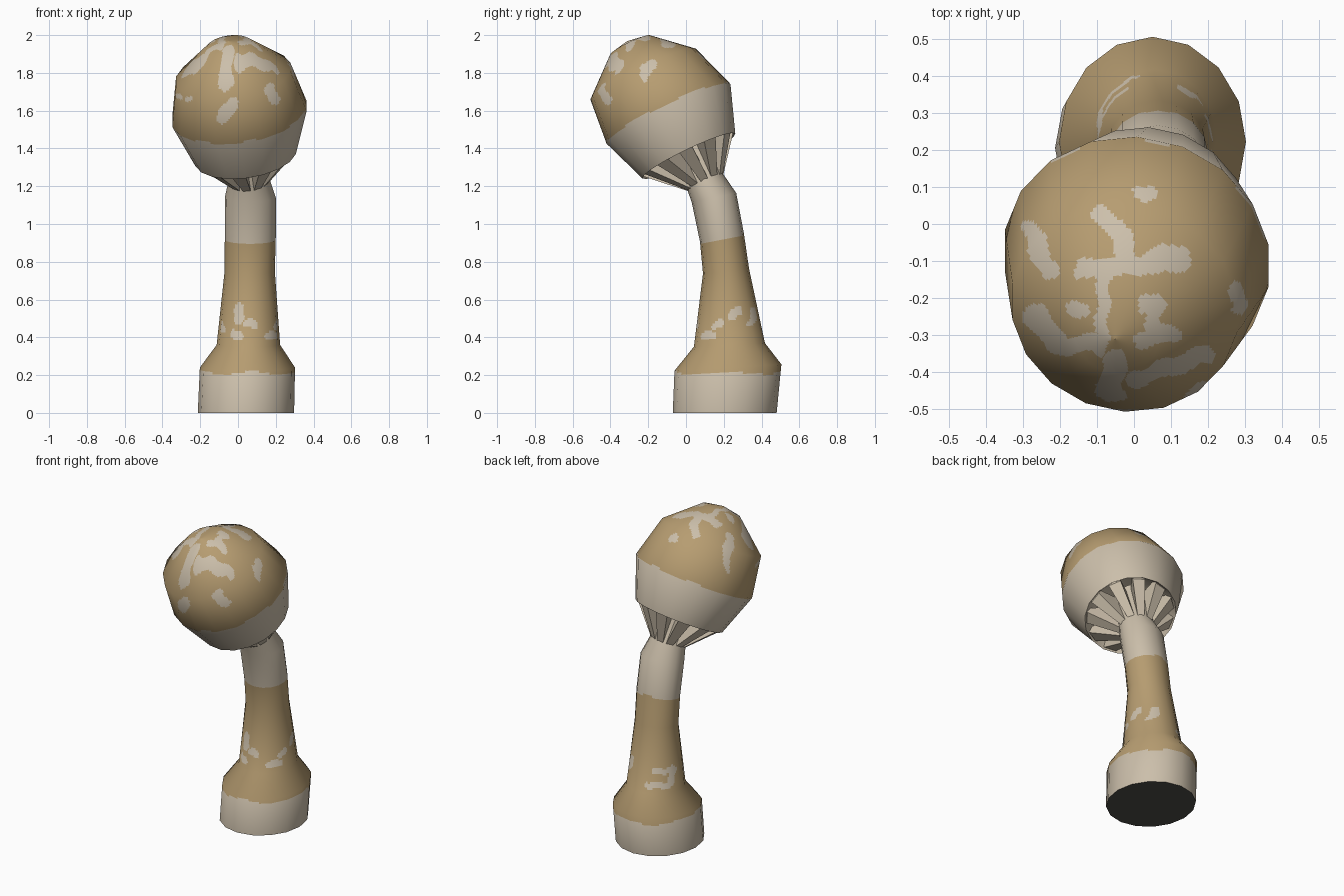
import bpy, bmesh, math
from mathutils import Vector

if "Cube" in bpy.data.objects:
    bpy.data.objects.remove(bpy.data.objects["Cube"])


def material(name, rgb):
    m = bpy.data.materials.new(name)
    m.diffuse_color = (*rgb, 1)
    m.use_nodes = True
    m.node_tree.nodes["Principled BSDF"].inputs["Base Color"].default_value = m.diffuse_color
    return m


CREAM = material("cream", (0.60, 0.52, 0.405))
TAN = material("tan", (0.47, 0.335, 0.165))
DARK = material("dark_grey", (0.075, 0.073, 0.066))


def ring(center, u, v, n):
    """Polygon ring with one corner towards -v."""
    return [center + u * math.cos(t) + v * math.sin(t)
            for t in (2 * math.pi * j / n - math.pi / 2 for j in range(n))]


def loft(name, rings, k=1, step=9.0, rule=None):
    """Skin flat-sided rings, finely split so a colour rule can paint it, smooth shaded."""
    n, last = len(rings[0]), len(rings) - 1

    def normal(i, j):
        around = rings[i][(j + 1) % n] - rings[i][j - 1]
        up = Vector()
        if i > 0:
            up += (rings[i][j] - rings[i - 1][j]).normalized()
        if i < last:
            up += (rings[i + 1][j] - rings[i][j]).normalized()
        return around.cross(up).normalized()

    norms = [[normal(i, j) for j in range(n)] for i in range(last + 1)]
    verts, vnorms, rows = [], [], 0
    for i in range(last):
        m = max(1, round((rings[i + 1][0] - rings[i][0]).length / step))
        for s in range(m + (i == last - 1)):
            f = s / m
            for j in range(n):
                j2 = (j + 1) % n
                for q in range(k):
                    for grid, out in ((rings, verts), (norms, vnorms)):
                        a = grid[i][j].lerp(grid[i + 1][j], f)
                        b = grid[i][j2].lerp(grid[i + 1][j2], f)
                        out.append(a.lerp(b, q / k))
            rows += 1
    w = n * k
    faces = [(r * w + c, r * w + (c + 1) % w, (r + 1) * w + (c + 1) % w, (r + 1) * w + c)
             for r in range(rows - 1) for c in range(w)]
    mesh = bpy.data.meshes.new(name)
    mesh.from_pydata(verts, [], faces)
    mesh.materials.append(CREAM)
    mesh.materials.append(TAN)
    for p in mesh.polygons:
        p.use_smooth = True
        p.material_index = int(bool(rule and rule(p.center)))
    mesh.normals_split_custom_set_from_vertices([x.normalized() for x in vnorms])
    ob = bpy.data.objects.new(name, mesh)
    bpy.context.collection.objects.link(ob)
    return ob


def on_stroke(x, y, strokes):
    """True when a projected point lies on one of the brush strokes."""
    x += 0.006 * math.sin(70 * y + 1)
    y += 0.006 * math.sin(63 * x)
    for x0, y0, x1, y1, r in strokes:
        dx, dy = x1 - x0, y1 - y0
        t = ((x - x0) * dx + (y - y0) * dy) / (dx * dx + dy * dy + 1e-9)
        t = min(1, max(0, t))
        if math.hypot(x - x0 - t * dx, y - y0 - t * dy) < r:
            return True
    return False


# --- tilted cap frame
AXIS = Vector((-0.13, -0.43, 0.893)).normalized()
U = (Vector((1, 0, 0)) - AXIS * AXIS.x).normalized()
V = AXIS.cross(U)
C = Vector((0.04, 0.015, 1.36))


def cap_ring(a, r, shift=0.0, n=18):
    return ring(C + AXIS * a + V * shift, U * r, V * r, n)


# Cap patches as strokes seen from the top (x, y) and the front (x, z)
CAP_TOP = [
    (-.28, -.01, -.23, -.13, .024), (-.09, .03, -.03, -.03, .024), (-.04, -.03, -.01, -.10, .026),
    (-.14, -.125, .12, -.095, .026), (.06, -.10, .12, -.09, .036), (-.08, -.14, -.09, -.34, .017),
    (.02, .085, .045, .085, .02), (-.27, -.24, -.21, -.32, .03), (-.21, -.33, -.10, -.32, .024),
    (-.17, -.22, -.14, -.24, .018), (.03, -.21, .06, -.22, .025), (.06, -.22, .05, -.30, .02),
    (.02, -.31, .10, -.295, .024), (0, -.42, .20, -.35, .023), (-.05, -.37, -.07, -.46, .033),
    (.28, -.18, .28, -.23, .02)]
CAP_FRONT = [(-.08, 1.57, -.03, 1.63, .036), (.19, 1.66, .17, 1.71, .03),
             (-.06, 1.74, -.06, 1.79, .035), (-.32, 1.67, -.31, 1.67, .014), (-.27, 1.665, -.26, 1.665, .014)]


def cap_is_tan(p):
    if (p - C).dot(AXIS) < 0.252 + 0.006 * math.sin(p.x * 25):
        return False
    if p.z > 1.72 and on_stroke(p.x, p.y, CAP_TOP):
        return False
    return not (p.y < -0.2 and p.z < 1.82 and on_stroke(p.x, p.z, CAP_FRONT))


loft("cap", [cap_ring(0, .273), cap_ring(.25, .364), cap_ring(.5, .31, -.03),
             cap_ring(.67, .118, -.025), cap_ring(.695, .001, -.03)], 11, 0.011, cap_is_tan)
# Hollow underside of the cap
loft("cap_underside", [cap_ring(.15, .001), cap_ring(.13, .17), cap_ring(.03, .25), cap_ring(0, .273)])

# --- stem: centre x, y, z, half widths, back-to-front slope
STEM = [(.042, .205, 0, .255, .275, 0), (.05, .222, .24, .252, .283, .06), (.055, .23, .36, .168, .188, .05),
        (.062, .212, .75, .133, .122, .1), (.065, .19, .93, .135, .116, .2), (.065, .148, 1.14, .135, .118, .2),
        (.06, .10, 1.23, .11, .10, .3), (.05, .02, 1.47, .10, .10, .45)]
stem_rings = [ring(Vector((x, y, z)), Vector((rx, 0, 0)), Vector((0, ry, ry * s)), 16)
              for x, y, z, rx, ry, s in STEM]

# Stem patches seen from the front, the right and the back left
STEM_FRONT = [(0, .49, .01, .56, .024), (.05, .48, .09, .46, .02), (-.02, .41, .0, .41, .025),
              (-.09, .47, -.08, .45, .018), (.17, .41, .19, .41, .018)]
STEM_RIGHT = [(.24, .515, .28, .54, .023), (.16, .46, .18, .47, .021), (.09, .40, .12, .42, .017),
              (.345, .48, .365, .54, .02)]
STEM_BACK = [(-.28, .42, -.14, .41, .02), (-.14, .42, -.12, .48, .022), (-.13, .50, -.24, .50, .018)]


def stem_is_tan(p):
    if not 0.212 + 0.008 * math.sin(p.x * 22) < p.z < 0.885 + 0.2 * p.y:
        return False
    dx, dy = p.x - 0.055, p.y - 0.22
    if dy < -0.06 and on_stroke(p.x, p.z, STEM_FRONT):
        return False
    if dx > 0.06 and on_stroke(p.y, p.z, STEM_RIGHT):
        return False
    return not (dy - dx > 0.06 and on_stroke((-p.x - p.y) * 0.7071, p.z, STEM_BACK))


loft("stem", stem_rings, 8, 0.012, stem_is_tan)

# Cut end of the stem
bm = bmesh.new()
bm.faces.new([bm.verts.new(p) for p in reversed(stem_rings[0])])
mesh = bpy.data.meshes.new("stem_cut_end")
bm.to_mesh(mesh)
bm.free()
mesh.materials.append(DARK)
bpy.context.collection.objects.link(bpy.data.objects.new("stem_cut_end", mesh))

# --- gills: tapered blades from the stem neck out to the cap rim
bm = bmesh.new()
neck = Vector(STEM[6][:3])
for g in range(11):
    t = 2 * math.pi * g / 11
    out = U * math.cos(t) + V * math.sin(t)
    side = AXIS.cross(out)
    inner, outer = neck + out * 0.10 - AXIS * 0.015, C + out * 0.258 + AXIS * 0.004
    low = [inner - side * .02, outer - side * .038, outer + side * .038, inner + side * .02]
    lift = [.22, .04, .04, .22]
    b = [bm.verts.new(p) for p in low]
    h = [bm.verts.new(p + AXIS * d) for p, d in zip(low, lift)]
    bm.faces.new(b[::-1])
    bm.faces.new(h)
    for i in range(4):
        bm.faces.new((b[i], b[(i + 1) % 4], h[(i + 1) % 4], h[i]))
bmesh.ops.recalc_face_normals(bm, faces=bm.faces)
mesh = bpy.data.meshes.new("gills")
bm.to_mesh(mesh)
bm.free()
mesh.materials.append(CREAM)
bpy.context.collection.objects.link(bpy.data.objects.new("gills", mesh))
